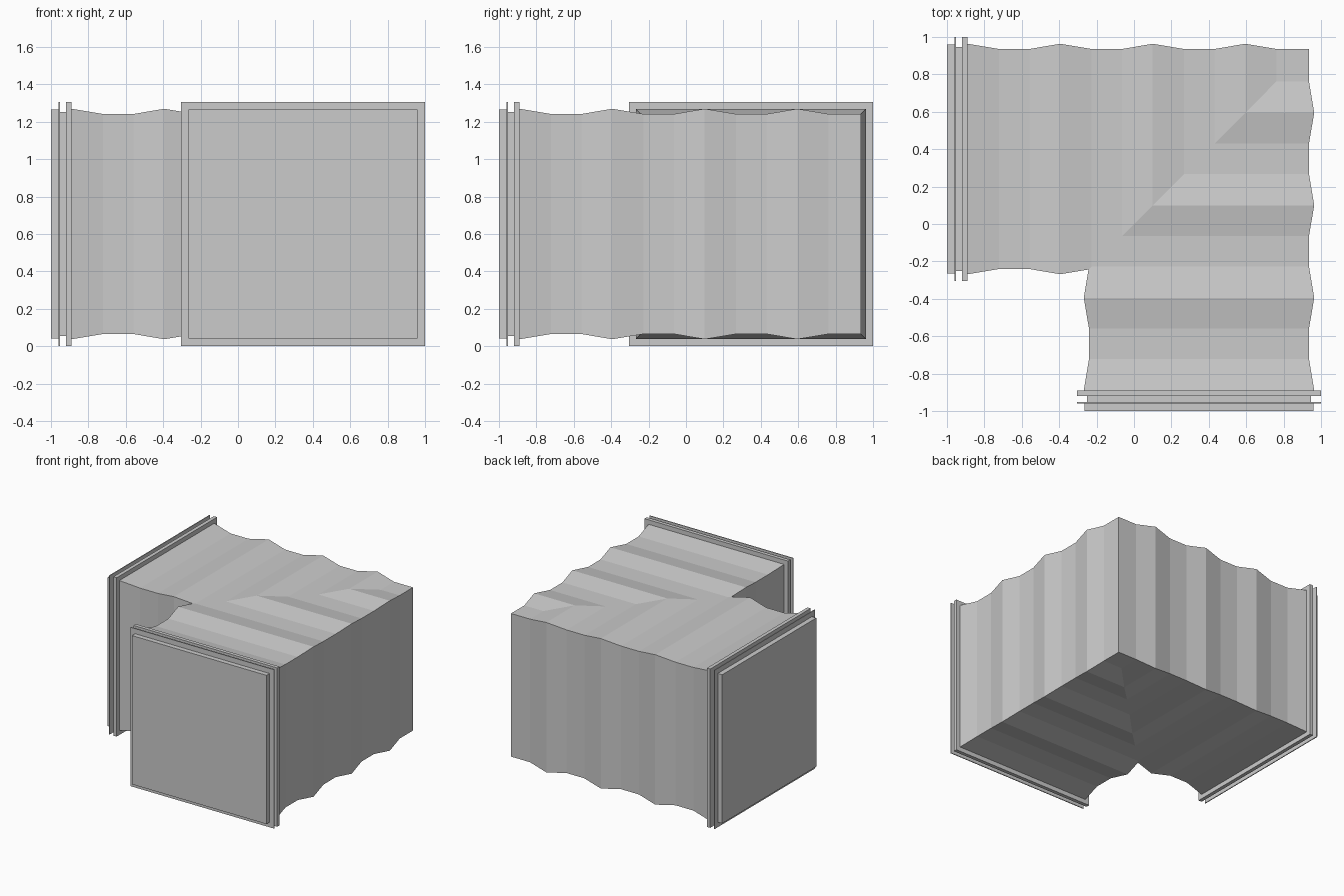
import bpy, bmesh
from mathutils import Vector

if "Cube" in bpy.data.objects:
    bpy.data.objects.remove(bpy.data.objects["Cube"])

CY, CZ = 0.3475, 0.6535      # centre line of the duct section
LOW, CREST = 0.588, 0.616    # half widths of bellows valley and crest


def square_loft(profile, cap_start=False):
    """Square sections (x, half width) joined along x."""
    bm = bmesh.new()
    rings = []
    for x, h in profile:
        rings.append([bm.verts.new((x, CY + a * h, CZ + b * h))
                      for a, b in ((-1, -1), (1, -1), (1, 1), (-1, 1))])
    for r, s in zip(rings, rings[1:]):
        for i in range(4):
            j = (i + 1) % 4
            bm.faces.new((r[i], r[j], s[j], s[i]))
    if cap_start:
        bm.faces.new(rings[0][::-1])
    # outward normals: first side face should point down
    bm.normal_update()
    bm.faces.ensure_lookup_table()
    if bm.faces[0].normal.z > 0:
        bmesh.ops.reverse_faces(bm, faces=bm.faces[:])
    return bm


def swap_xy(bm, geom):
    """Reflect geometry across the diagonal x = y."""
    for v in [g for g in geom if isinstance(g, bmesh.types.BMVert)]:
        v.co = Vector((v.co.y, v.co.x, v.co.z))
    bmesh.ops.reverse_faces(bm, faces=[g for g in geom if isinstance(g, bmesh.types.BMFace)])


def finish(bm, name):
    bm.normal_update()
    me = bpy.data.meshes.new(name)
    bm.to_mesh(me)
    bm.free()
    ob = bpy.data.objects.new(name, me)
    bpy.context.collection.objects.link(ob)
    return ob


# Bellows: repeated crest and flat valley, mitred on the diagonal
profile = []
for k in range(4):
    x = -0.89 + 0.495 * k
    profile += [(x, CREST), (x + 0.168, LOW), (x + 0.33, LOW)]
profile[-1] = (1.1, LOW)
bm = square_loft(profile)
bmesh.ops.bisect_plane(bm, geom=bm.verts[:] + bm.edges[:] + bm.faces[:],
                       plane_co=(0, 0, 0), plane_no=(1, -1, 0), clear_outer=True)
copy = bmesh.ops.duplicate(bm, geom=bm.verts[:] + bm.edges[:] + bm.faces[:])["geom"]
swap_xy(bm, copy)
bmesh.ops.remove_doubles(bm, verts=bm.verts[:], dist=0.0005)
finish(bm, "corner_bellows")

# End flanges: closing plate, thin rim, neck and thick rim
FULL = 0.6525
flange = [(-1.0, 0.611), (-0.96, 0.611), (-0.96, FULL), (-0.953, FULL),
          (-0.953, 0.6), (-0.92, 0.6), (-0.92, FULL), (-0.89, FULL), (-0.89, CREST)]
for name, swapped in (("left_end_flange", False), ("front_end_flange", True)):
    bm = square_loft(flange, cap_start=True)
    if swapped:
        swap_xy(bm, bm.verts[:] + bm.faces[:])
    finish(bm, name)
